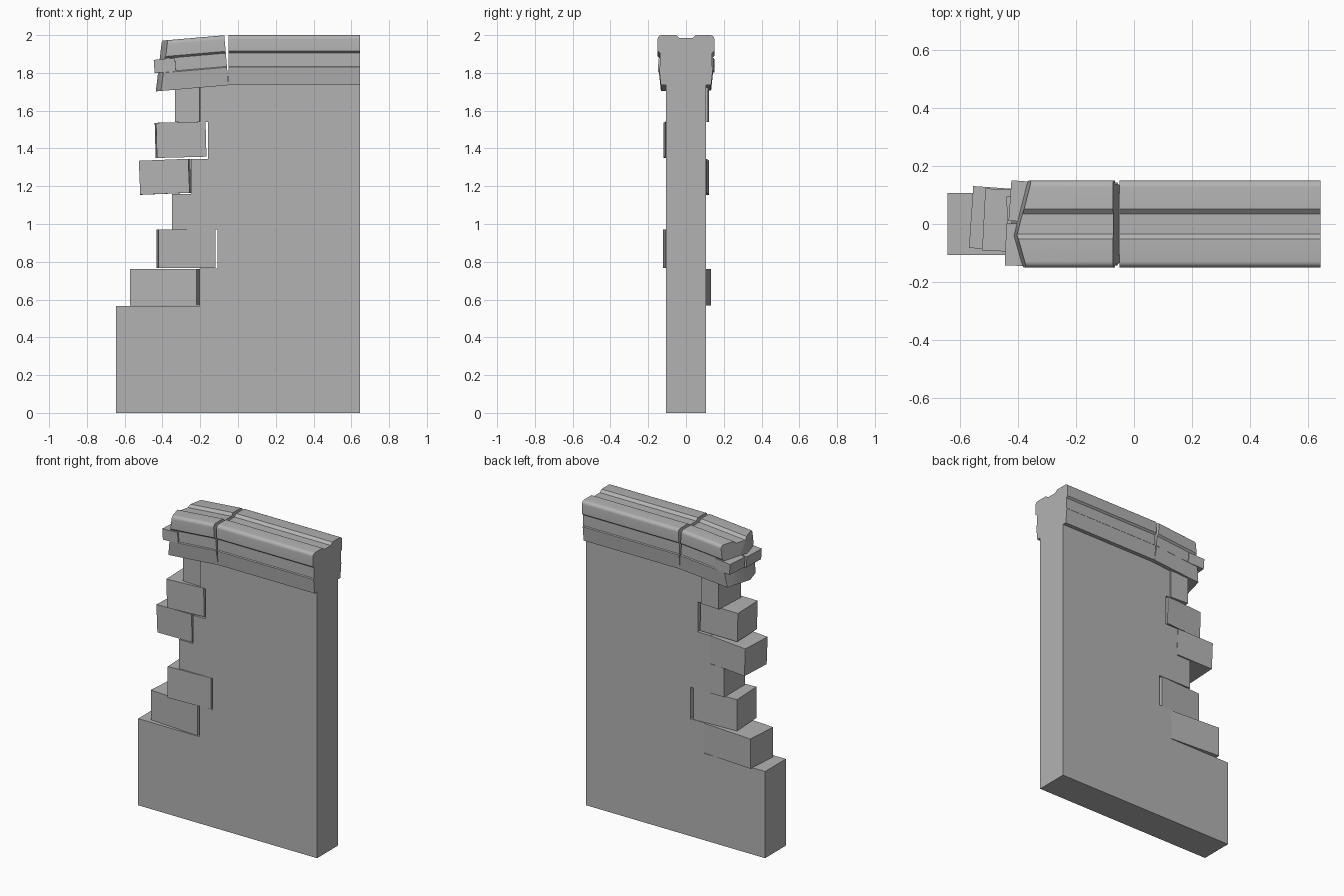
import bpy
import bmesh
from math import radians, sin, cos
from mathutils import Matrix, Vector

if "Cube" in bpy.data.objects:
    bpy.data.objects.remove(bpy.data.objects["Cube"], do_unlink=True)

stone = bpy.data.materials.new("grey stone")
stone.use_nodes = True
stone.diffuse_color = (0.45, 0.45, 0.45, 1)
stone.node_tree.nodes["Principled BSDF"].inputs["Base Color"].default_value = (0.45, 0.45, 0.45, 1)


def finish(name, bm, smooth=False):
    bmesh.ops.recalc_face_normals(bm, faces=bm.faces)
    mesh = bpy.data.meshes.new(name)
    bm.to_mesh(mesh)
    bm.free()
    mesh.materials.append(stone)
    obj = bpy.data.objects.new(name, mesh)
    bpy.context.collection.objects.link(obj)
    if smooth:
        bpy.ops.object.select_all(action="DESELECT")
        obj.select_set(True)
        bpy.context.view_layer.objects.active = obj
        bpy.ops.object.shade_smooth_by_angle(angle=radians(30))
    return obj


def extrude(points, step):
    bm = bmesh.new()
    face = bm.faces.new([bm.verts.new(p) for p in points])
    new = bmesh.ops.extrude_face_region(bm, geom=[face])["geom"]
    bmesh.ops.translate(bm, vec=step, verts=[v for v in new if isinstance(v, bmesh.types.BMVert)])
    # the starting face stays as the closing end
    return bm


def brick(name, center, size, yaw=0, tilt=0):
    bm = bmesh.new()
    bmesh.ops.create_cube(bm, size=1)
    spin = Matrix.Rotation(radians(yaw), 4, "Z") @ Matrix.Rotation(radians(tilt), 4, "Y")
    bm.transform(Matrix.Translation(center) @ spin @ Matrix.Diagonal((*size, 1)))
    return finish(name, bm)


# Wall slab with a toothed broken edge, listed as (edge x, top z)
half = 0.107
teeth = [(-0.645, 0.565), (-0.203, 0.765), (-0.108, 0.97),
         (-0.35, 1.16), (-0.25, 1.345), (-0.16, 1.54), (-0.2, 1.78)]
outline, low = [(0.645, 0)], 0
for x, top in teeth:
    outline += [(x, low), (x, top)]
    low = top
outline.append((0.645, low))
finish("wall", extrude([(x, -half, z) for x, z in outline], (0, 2 * half, 0)))

# Loose bricks set in the teeth
brick("brick_1", (-0.387, 0.012, 0.665), (0.353, 0.214, 0.194), -4)
brick("brick_2", (-0.275, -0.008, 0.868), (0.303, 0.214, 0.204), 2.7)
brick("brick_3", (-0.385, 0.009, 1.25), (0.262, 0.214, 0.18), -3, -2.3)
brick("brick_4", (-0.304, -0.007, 1.446), (0.262, 0.214, 0.186), 2, -1.5)
brick("brick_5", (-0.262, 0.012, 1.64), (0.13, 0.214, 0.2), -3)

# Coping profile: mirrored mouldings, rounded shoulders and a top groove
side = [(half, 1.735), (0.133, 1.735), (0.143, 1.83), (0.138, 1.835), (0.138, 1.905), (0.15, 1.915)]
side += [(0.128 + 0.022 * cos(radians(a)), 1.978 + 0.022 * sin(radians(a))) for a in range(0, 91, 18)]
side += [(0.052, 2.0), (0.034, 1.984)]
profile = side + [(-y, z) for y, z in reversed(side)]


def coping(x0, x1):
    return extrude([(x0, y, z) for y, z in profile], (x1 - x0, 0, 0))


finish("coping", coping(-0.05, 0.645), True)

# Sagging end piece, broken to a point by two cutting planes
bm = coping(-0.47, -0.05)
pivot = Vector((-0.05, 0, 1.735))
bm.transform(Matrix.Translation(pivot) @ Matrix.Rotation(radians(-4.9), 4, "Y") @ Matrix.Translation(-pivot))
for normal in [(-1, 0.25, 0.12), (-1, -0.28, 0.12)]:
    geom = bm.verts[:] + bm.edges[:] + bm.faces[:]
    cut = bmesh.ops.bisect_plane(bm, geom=geom, plane_co=(-0.415, -0.04, 1.87),
                                 plane_no=normal, clear_outer=True)
    rim = [e for e in cut["geom_cut"] if isinstance(e, bmesh.types.BMEdge)]
    bmesh.ops.holes_fill(bm, edges=rim)
finish("broken_coping", bm, True)

# Small moulding stones sticking out of the broken end
brick("moulding_stone_front", (-0.385, -0.072, 1.838), (0.113, 0.146, 0.07), -2, -4)
brick("moulding_stone_back", (-0.37, 0.077, 1.84), (0.113, 0.14, 0.07), -4, -4)
